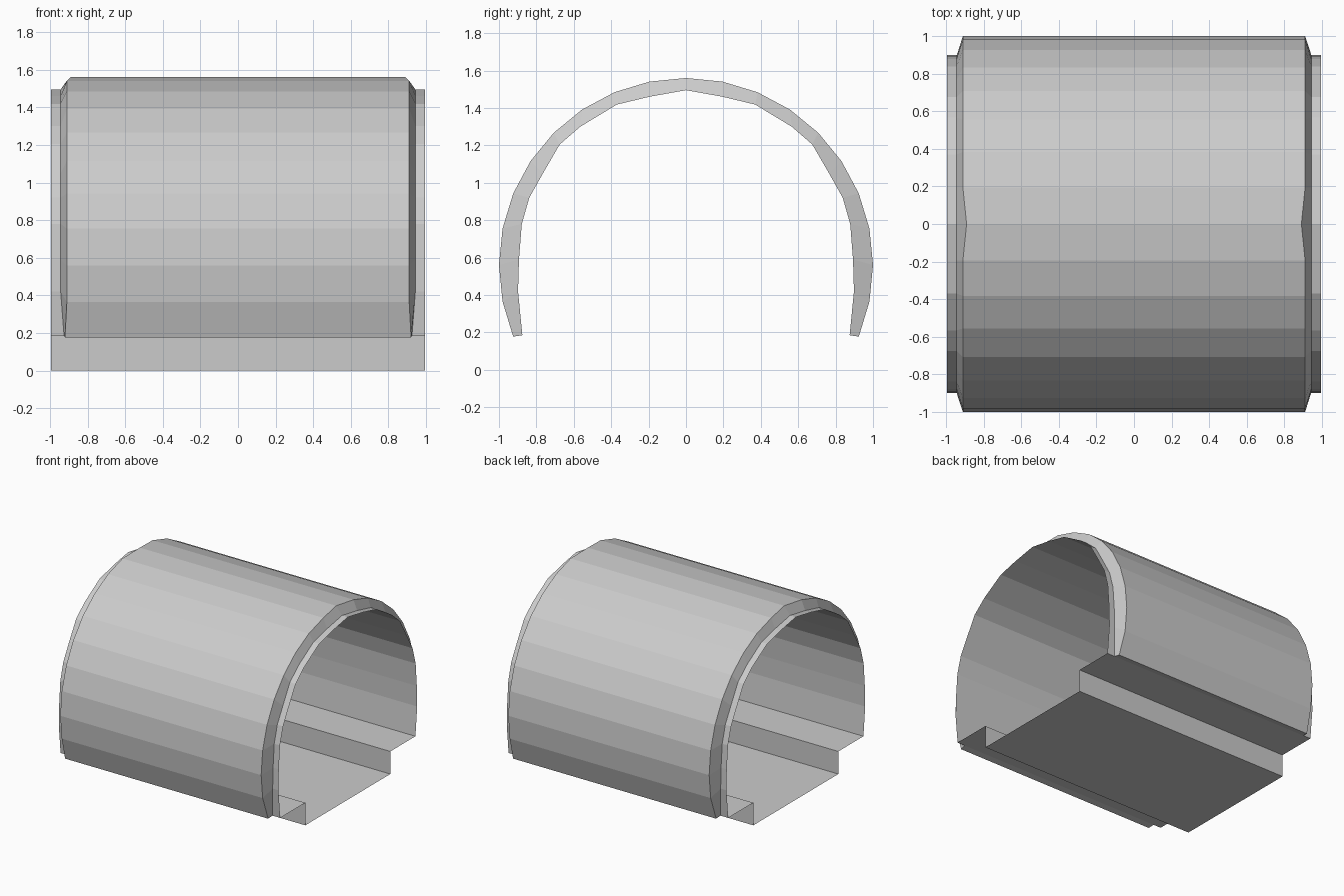
import bpy
from math import sin, cos, radians

if "Cube" in bpy.data.objects:
    bpy.data.objects.remove(bpy.data.objects["Cube"])


def mirrored(half):
    """Half profile (crown to foot at +y) -> full profile from -y foot to +y foot."""
    return [(-y, z) for y, z in half[:0:-1]] + half


def make_object(name, rows, caps=()):
    """Skin rows of points (rows run from -x to +x) with flat quads."""
    n = len(rows[0])
    verts = [p for row in rows for p in row]
    faces = []
    for r in range(len(rows) - 1):
        for i in range(n - 1):
            faces.append((r * n + i, (r + 1) * n + i, (r + 1) * n + i + 1, r * n + i + 1))
    mesh = bpy.data.meshes.new(name)
    mesh.from_pydata(verts, [], faces + list(caps))
    mesh.update()
    obj = bpy.data.objects.new(name, mesh)
    bpy.context.collection.objects.link(obj)
    return obj


# Outer arc: 32-sided circle, from the crown down past the widest point
outer_half = [(sin(radians(11.25 * k)), 0.56 + cos(radians(11.25 * k))) for k in range(11)]
# Inner lining, slightly flattened arch
inner_half = [(0, 1.495), (0.195, 1.46), (0.37, 1.418), (0.565, 1.30), (0.675, 1.205),
              (0.765, 1.05), (0.838, 0.92), (0.878, 0.78), (0.893, 0.59), (0.898, 0.42),
              (0.875, 0.185)]
outer, inner = mirrored(outer_half), mirrored(inner_half)
last = len(outer) - 1


# Outer shell with sloping ends that taper out at the feet
def outer_x(i):
    return 0.89 if i == last // 2 else 0.92 if i in (0, last) else 0.91


def inner_x(i):
    return 0.925 if i in (0, last) else 0.943


def shell_row(profile, width, side):
    return [(side * width(i), y, z) for i, (y, z) in enumerate(profile)]


n = last + 1
feet = [(3 * n, 2 * n, n, 0), (last, n + last, 2 * n + last, 3 * n + last)]
make_object("tunnel_shell",
            [shell_row(inner, inner_x, -1), shell_row(outer, outer_x, -1),
             shell_row(outer, outer_x, 1), shell_row(inner, inner_x, 1)], caps=feet)

# Lining sheet, facing inward and projecting past the shell
END = 0.995
make_object("tunnel_lining", [[(x, y, z) for y, z in inner[::-1]] for x in (-END, END)])

# Floor ledges with the sunken channel between them
floor = [(-0.875, 0.185), (-0.55, 0.185), (-0.55, 0), (0.55, 0), (0.55, 0.185), (0.875, 0.185)]
make_object("floor_channel", [[(x, y, z) for y, z in floor] for x in (-END, END)])
